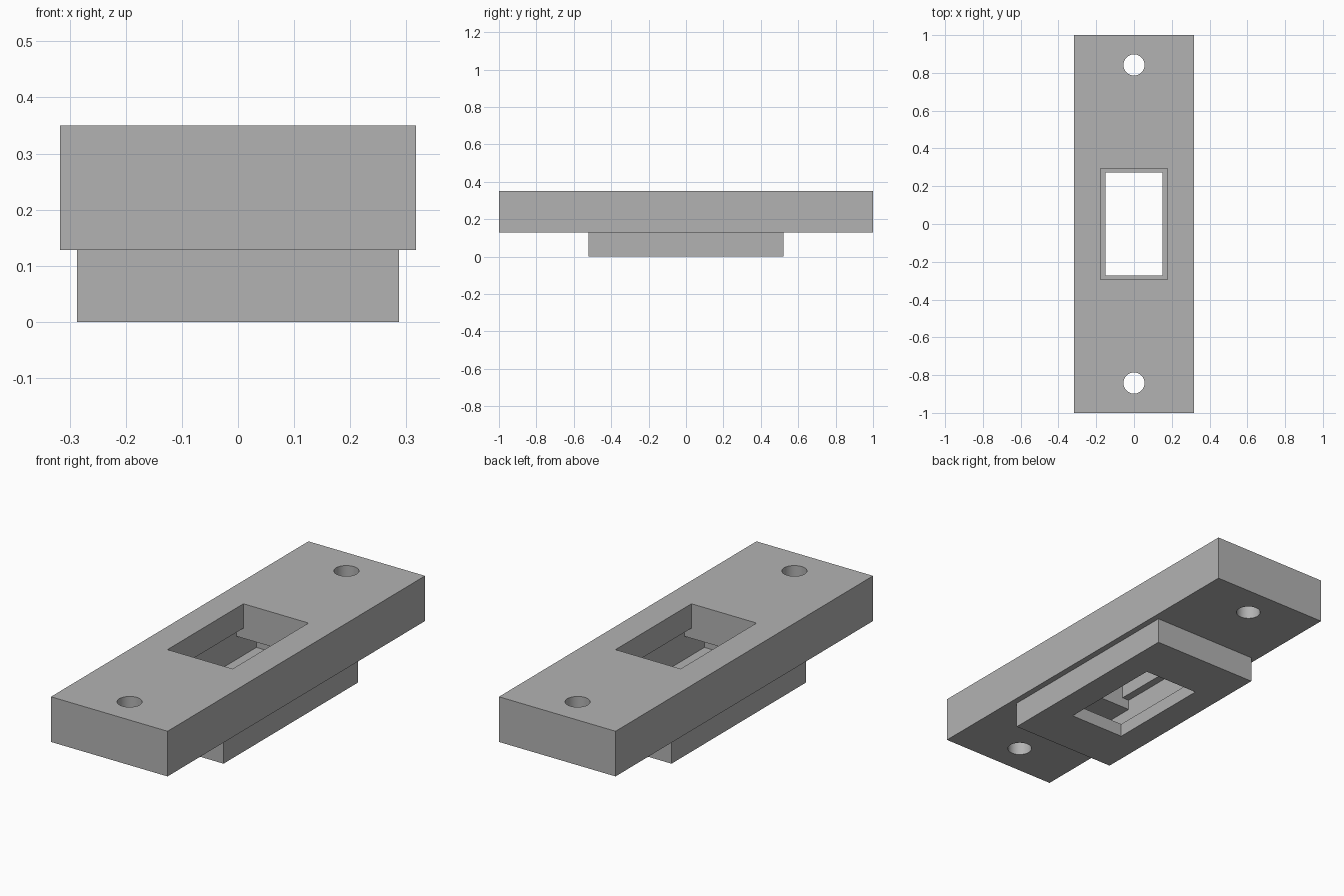
import bpy

if "Cube" in bpy.data.objects:
    bpy.data.objects.remove(bpy.data.objects["Cube"], do_unlink=True)

# Material
grey = bpy.data.materials.new("plain_grey")
grey.use_nodes = True
colour = (0.45, 0.45, 0.45, 1)
grey.diffuse_color = colour
grey.node_tree.nodes["Principled BSDF"].inputs["Base Color"].default_value = colour


def box(name, half_x, half_y, z0, z1):
    bpy.ops.mesh.primitive_cube_add(size=2, location=(0, 0, (z0 + z1) / 2))
    ob = bpy.context.object
    ob.name = name
    ob.scale = (half_x, half_y, (z1 - z0) / 2)
    bpy.ops.object.transform_apply(location=True, rotation=False, scale=True)
    ob.data.materials.append(grey)
    return ob


def combine(target, tool, operation):
    """Apply a boolean and discard the tool object."""
    mod = target.modifiers.new(tool.name, 'BOOLEAN')
    mod.operation = operation
    mod.solver = 'EXACT'
    mod.object = tool
    bpy.context.view_layer.objects.active = target
    bpy.ops.object.modifier_apply(modifier=mod.name)
    bpy.data.objects.remove(tool, do_unlink=True)


# Long mounting plate with a boss underneath
plate = box("mounting_plate", 0.317, 1.0, 0.128, 0.35)
combine(plate, box("boss", 0.287, 0.522, 0, 0.2), 'UNION')

# Stepped opening: inner cavity, widened neck, top window, bottom window
combine(plate, box("cavity", 0.215, 0.45, 0.066, 0.18), 'DIFFERENCE')
combine(plate, box("neck", 0.215, 0.295, 0.1, 0.23), 'DIFFERENCE')
combine(plate, box("top_window", 0.177, 0.295, 0.2, 0.4), 'DIFFERENCE')
combine(plate, box("bottom_window", 0.15, 0.273, -0.1, 0.1), 'DIFFERENCE')

# Screw holes at both ends
for y in (-0.842, 0.842):
    bpy.ops.mesh.primitive_cylinder_add(vertices=48, radius=0.056, depth=0.6,
                                        location=(0, y, 0.25))
    hole = bpy.context.object
    hole.name = "screw_hole"
    hole.data.materials.append(grey)
    combine(plate, hole, 'DIFFERENCE')

# Smooth hole walls, sharp edges elsewhere
bpy.ops.object.select_all(action='DESELECT')
plate.select_set(True)
bpy.context.view_layer.objects.active = plate
bpy.ops.object.shade_smooth_by_angle()
